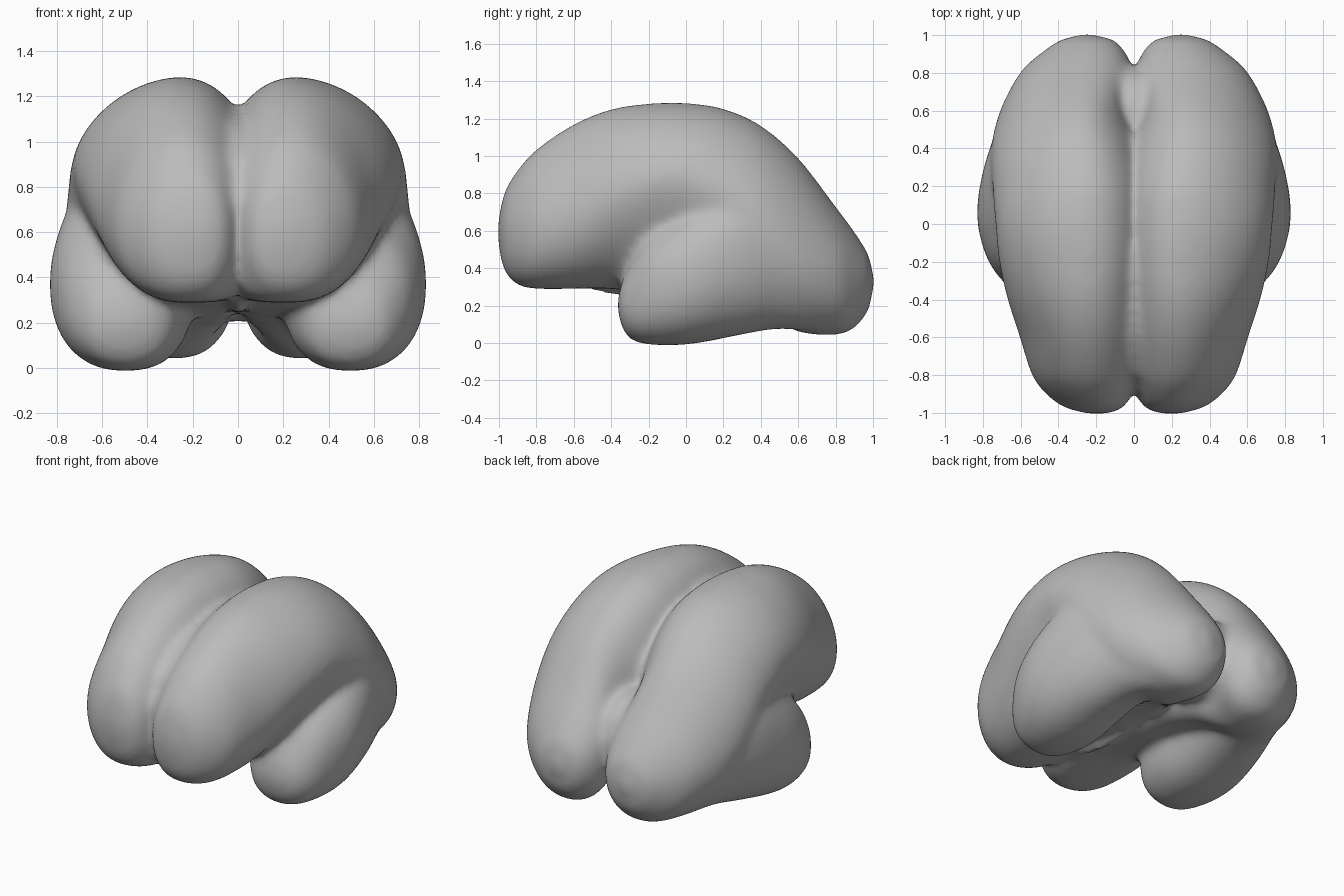
import bpy
import bmesh
import math
from mathutils import Matrix

cube = bpy.data.objects.get("Cube")
if cube:
    bpy.data.objects.remove(cube, do_unlink=True)

# Sections: y, inner x, crest x, outer x, bottom z, widest z, top z,
# lower outer roundness, lower inner roundness
CEREBRUM = [
    (-0.995, 0.1, 0.2, 0.29, 0.47, 0.6, 0.71, 2, 2.2),
    (-0.965, 0.05, 0.2, 0.38, 0.375, 0.6, 0.82, 2.2, 2.3),
    (-0.9, 0.01, 0.22, 0.465, 0.31, 0.6, 0.925, 2.2, 2.6),
    (-0.8, -0.03, 0.24, 0.54, 0.29, 0.62, 1.035, 2.2, 4),
    (-0.6, -0.06, 0.25, 0.605, 0.29, 0.68, 1.17, 2, 5),
    (-0.4, -0.06, 0.25, 0.67, 0.29, 0.78, 1.25, 1.7, 5),
    (-0.2, -0.06, 0.25, 0.715, 0.26, 0.85, 1.28, 1.55, 5),
    (0, -0.06, 0.26, 0.735, 0.23, 0.87, 1.283, 1.55, 5),
    (0.2, -0.06, 0.26, 0.75, 0.21, 0.78, 1.253, 1.8, 5),
    (0.4, -0.03, 0.27, 0.757, 0.16, 0.62, 1.163, 2.1, 3.5),
    (0.6, 0.03, 0.28, 0.71, 0.06, 0.46, 0.99, 2.1, 2.3),
    (0.8, 0.01, 0.27, 0.605, 0.042, 0.38, 0.73, 2.1, 2.3),
    (0.9, 0.04, 0.26, 0.5, 0.08, 0.35, 0.595, 2.1, 2.2),
    (0.975, 0.1, 0.25, 0.395, 0.165, 0.33, 0.48, 2, 2),
]
TEMPORAL = [
    (-0.35, 0.38, 0.52, 0.64, 0.1, 0.2, 0.31, 2, 2),
    (-0.3, 0.3, 0.5, 0.7, 0.02, 0.21, 0.43, 2.2, 2.3),
    (-0.2, 0.24, 0.5, 0.77, -0.008, 0.29, 0.59, 2.3, 2.5),
    (-0.05, 0.2, 0.5, 0.82, -0.012, 0.34, 0.69, 2.3, 2.5),
    (0.1, 0.2, 0.5, 0.83, 0.005, 0.38, 0.78, 2.2, 2.5),
    (0.3, 0.2, 0.5, 0.795, 0.045, 0.44, 0.88, 2.1, 2.5),
    (0.5, 0.2, 0.46, 0.725, 0.075, 0.45, 0.83, 2, 2.5),
    (0.7, 0.18, 0.38, 0.63, 0.055, 0.4, 0.7, 2, 2.5),
]
SEGMENTS = 64
STEPS = 6


def smooth_sections(sections):
    """Spline through the sections so that the skin has no bands."""
    padded = [sections[0], *sections, sections[-1]]
    result = []
    for a, b, c, d in zip(padded, padded[1:], padded[2:], padded[3:]):
        for k in range(STEPS):
            t = k / STEPS
            result.append([q + t / 2 * (r - p + t * (2 * p - 5 * q + 4 * r - s
                                                     + t * (3 * (q - r) + s - p)))
                           for p, q, r, s in zip(a, b, c, d)])
    return result + [sections[-1]]


def ring_point(section, angle, crown):
    """Point on a rounded section whose four quarters differ in size and roundness."""
    y, inner, crest, outer, low, mid, high, round_out, round_in = section
    c, s = math.cos(angle), math.sin(angle)
    if s >= 0:
        power = crown if c > 0 else 2.1
    else:
        power = round_out if c > 0 else round_in
    width = outer - crest if c > 0 else crest - inner
    height = high - mid if s > 0 else mid - low
    x = crest + math.copysign(width * abs(c) ** (2 / power), c)
    z = mid + math.copysign(height * abs(s) ** (2 / power), s)
    return x, y, z


def loft(bm, sections, side, start, end, crown):
    """Closed skin over the sections, with a rounded tip at each end."""
    sections = smooth_sections(sections)
    rings = []
    for section in sections:
        ring = []
        for i in range(SEGMENTS):
            x, y, z = ring_point(section, math.tau * i / SEGMENTS, crown)
            ring.append(bm.verts.new((side * x, y, z)))
        rings.append(ring)
    for a, b in zip(rings, rings[1:]):
        for i in range(SEGMENTS):
            j = (i + 1) % SEGMENTS
            bm.faces.new((a[i], a[j], b[j], b[i]))
    for ring, section, tip_y in ((rings[0], sections[0], start), (rings[-1], sections[-1], end)):
        tip = bm.verts.new((side * section[2], tip_y, section[5]))
        for i in range(SEGMENTS):
            bm.faces.new((ring[i], ring[(i + 1) % SEGMENTS], tip))


def ellipsoid(bm, centre, radii):
    bmesh.ops.create_uvsphere(
        bm, u_segments=48, v_segments=32, radius=1,
        matrix=Matrix.Translation(centre) @ Matrix.Diagonal((*radii, 1)))


# Both hemispheres with their temporal lobes
bm = bmesh.new()
for side in (-1, 1):
    loft(bm, CEREBRUM, side, -1.01, 1.012, 1.8)
    loft(bm, TEMPORAL, side, -0.37, 0.85, 2.2)

# Floor of the long fissure, and the bridge at its rear end
ellipsoid(bm, (0, -0.2, 0.69), (0.07, 0.69, 0.46))
ellipsoid(bm, (0, 0.57, 0.47), (0.14, 0.26, 0.27))

bmesh.ops.recalc_face_normals(bm, faces=bm.faces)
mesh = bpy.data.meshes.new("brain")
bm.to_mesh(mesh)
bm.free()
brain = bpy.data.objects.new("brain", mesh)
bpy.context.collection.objects.link(brain)

# Fuse the lobes and soften the folds between them
remesh = brain.modifiers.new("fuse", "REMESH")
remesh.mode = "VOXEL"
remesh.voxel_size = 0.02
soften = brain.modifiers.new("soften", "SMOOTH")
soften.factor = 0.5
soften.iterations = 25
bpy.context.view_layer.objects.active = brain
brain.select_set(True)
for name in ("fuse", "soften"):
    bpy.ops.object.modifier_apply(modifier=name)
bpy.ops.object.shade_smooth()

# Plain grey surface
grey = bpy.data.materials.new("plain grey")
grey.use_nodes = True
colour = (0.5, 0.5, 0.5, 1)
grey.diffuse_color = colour
grey.node_tree.nodes["Principled BSDF"].inputs["Base Color"].default_value = colour
brain.data.materials.clear()
brain.data.materials.append(grey)
